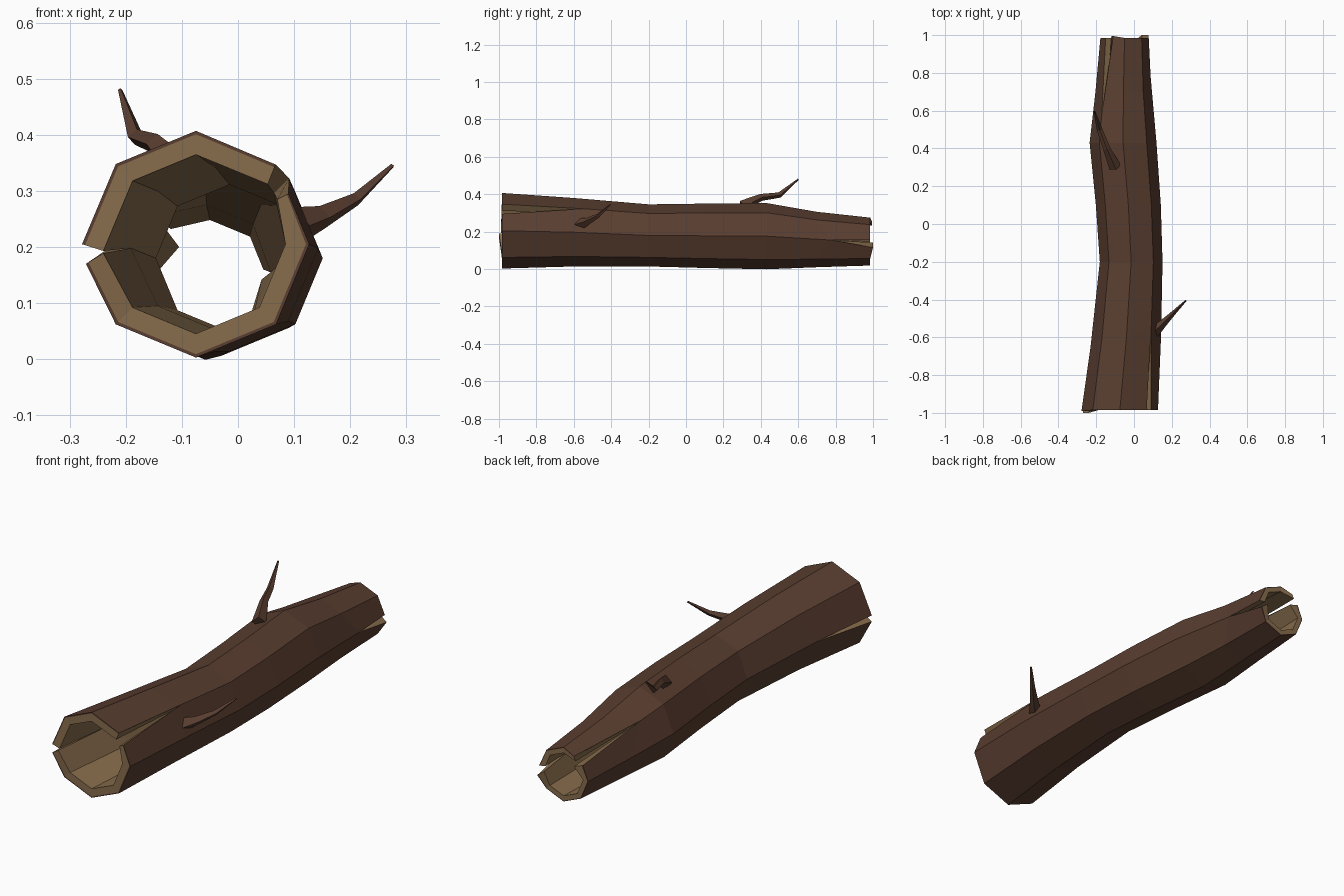
import bpy, bmesh, math
from mathutils import Vector

if "Cube" in bpy.data.objects:
    bpy.data.objects.remove(bpy.data.objects["Cube"], do_unlink=True)


def material(name, rgb):
    m = bpy.data.materials.new(name)
    m.use_nodes = True
    m.diffuse_color = (*rgb, 1)
    m.node_tree.nodes["Principled BSDF"].inputs["Base Color"].default_value = (*rgb, 1)
    return m


bark = material("dark brown bark", (0.100, 0.047, 0.029))
wood = material("tan inner wood", (0.245, 0.152, 0.073))
BARK, WOOD = 0, 1

# Log stations: y, centre x, centre z, radius
stations = [(-0.985, -0.075, 0.205, 0.202), (-0.6, -0.04, 0.197, 0.183),
            (-0.2, -0.015, 0.18, 0.166), (0.1, -0.03, 0.178, 0.172),
            (0.43, -0.058, 0.176, 0.177), (0.7, -0.056, 0.158, 0.148),
            (0.985, -0.05, 0.147, 0.128)]
SIDES, LAST = 8, len(stations) - 1

# Splits: (end ring, corner) -> per side of the crack: outer xz, inner xz, tip y
splits = {
    (0, 1): {"low": ((0.09, 0.295), (0.07, 0.285), -0.985),
             "high": ((0.067, 0.347), (0.053, 0.312), -0.985)},
    (0, 4): {"low": ((-0.278, 0.205), (-0.24, 0.193), -0.99),
             "high": ((-0.271, 0.17), (-0.24, 0.189), -1.0)},
    (LAST, 3): {"low": ((-0.11, 0.252), (-0.12, 0.232), 0.995),
                "high": ((-0.15, 0.215), (-0.105, 0.2), 0.985)},
    (LAST, 0): {"low": ((0.077, 0.115), (0.042, 0.142), 1.0),
                "high": ((0.078, 0.155), (0.045, 0.16), 0.985)},
}
# How far along the log each crack closes
apex_y = {(1, 1): -0.55, (1, 4): -0.65, (LAST - 1, 3): 0.58, (LAST - 1, 0): 0.78}


def section(y):
    for a, b in zip(stations, stations[1:]):
        if y <= b[0]:
            t = (y - a[0]) / (b[0] - a[0])
            return [p + (q - p) * t for p, q in zip(a, b)]
    return stations[-1]


def point(layer, ring, k, side):
    if layer == "lip":
        return point("outer", ring, k, side).lerp(point("inner", ring, k, side), 0.14)
    if (ring, k) in splits:
        outer, inner, y = splits[ring, k][side]
        x, z = outer if layer == "outer" else inner
        return Vector((x, y, z))
    y, cx, cz, r = section(apex_y.get((ring, k), stations[ring][0]))
    r *= 1 if layer == "outer" else 0.79
    a = k * math.tau / SIDES
    return Vector((cx + r * math.cos(a), y, cz + r * math.sin(a)))


def finish(bm, name):
    bmesh.ops.recalc_face_normals(bm, faces=bm.faces)
    mesh = bpy.data.meshes.new(name)
    bm.to_mesh(mesh)
    bm.free()
    mesh.materials.append(bark)
    mesh.materials.append(wood)
    obj = bpy.data.objects.new(name, mesh)
    bpy.context.collection.objects.link(obj)
    return obj


# Hollow log
bm = bmesh.new()
cache = {}


def vert(layer, ring, k, side):
    k %= SIDES
    key = (layer, ring, k, side if (ring, k) in splits else "")
    if key not in cache:
        cache[key] = bm.verts.new(point(layer, ring, k, side))
    return cache[key]


def face(mat, *verts):
    bm.faces.new(verts).material_index = mat


for k in range(SIDES):
    # bark outside, bare wood inside
    for ring in range(LAST):
        for layer, mat in (("outer", BARK), ("inner", WOOD)):
            face(mat, vert(layer, ring, k, "high"), vert(layer, ring, k + 1, "low"),
                 vert(layer, ring + 1, k + 1, "low"), vert(layer, ring + 1, k, "high"))
    # end caps with a thin bark edge
    for ring in (0, LAST):
        for a, b, mat in (("outer", "lip", BARK), ("lip", "inner", WOOD)):
            face(mat, vert(a, ring, k, "high"), vert(a, ring, k + 1, "low"),
                 vert(b, ring, k + 1, "low"), vert(b, ring, k, "high"))

# Bare wood walls of the cracks
for (ring, k), sides in splits.items():
    nxt = 1 if ring == 0 else LAST - 1
    for side in sides:
        face(WOOD, vert("outer", ring, k, side), vert("lip", ring, k, side),
             vert("inner", ring, k, side), vert("inner", nxt, k, ""),
             vert("outer", nxt, k, ""))
finish(bm, "hollow_log")


# Broken twigs: tapered four-sided tubes along a bent path
def twig(name, path):
    bm = bmesh.new()
    pts = [Vector(p[:3]) for p in path]
    rings = []
    for i, p in enumerate(path):
        d = (pts[min(i + 1, len(pts) - 1)] - pts[max(i - 1, 0)]).normalized()
        u = d.cross(Vector((0, 0, 1))).normalized()
        v = u.cross(d)
        rings.append([bm.verts.new(pts[i] + p[3] * (u * math.cos(a) + v * math.sin(a)))
                      for a in (j * math.tau / 4 for j in range(4))])
    for r, s in zip(rings, rings[1:]):
        for j in range(4):
            bm.faces.new((r[j], r[(j + 1) % 4], s[(j + 1) % 4], s[j]))
    bm.faces.new(rings[0])
    bm.faces.new(rings[-1])
    finish(bm, name)


twig("upper_twig", [(-0.1, 0.3, 0.335, 0.032), (-0.145, 0.4, 0.383, 0.019),
                    (-0.182, 0.5, 0.396, 0.015), (-0.21, 0.6, 0.48, 0.004)])
twig("side_twig", [(0.105, -0.57, 0.238, 0.034), (0.15, -0.53, 0.253, 0.021),
                   (0.21, -0.47, 0.285, 0.012), (0.275, -0.405, 0.345, 0.004)])
